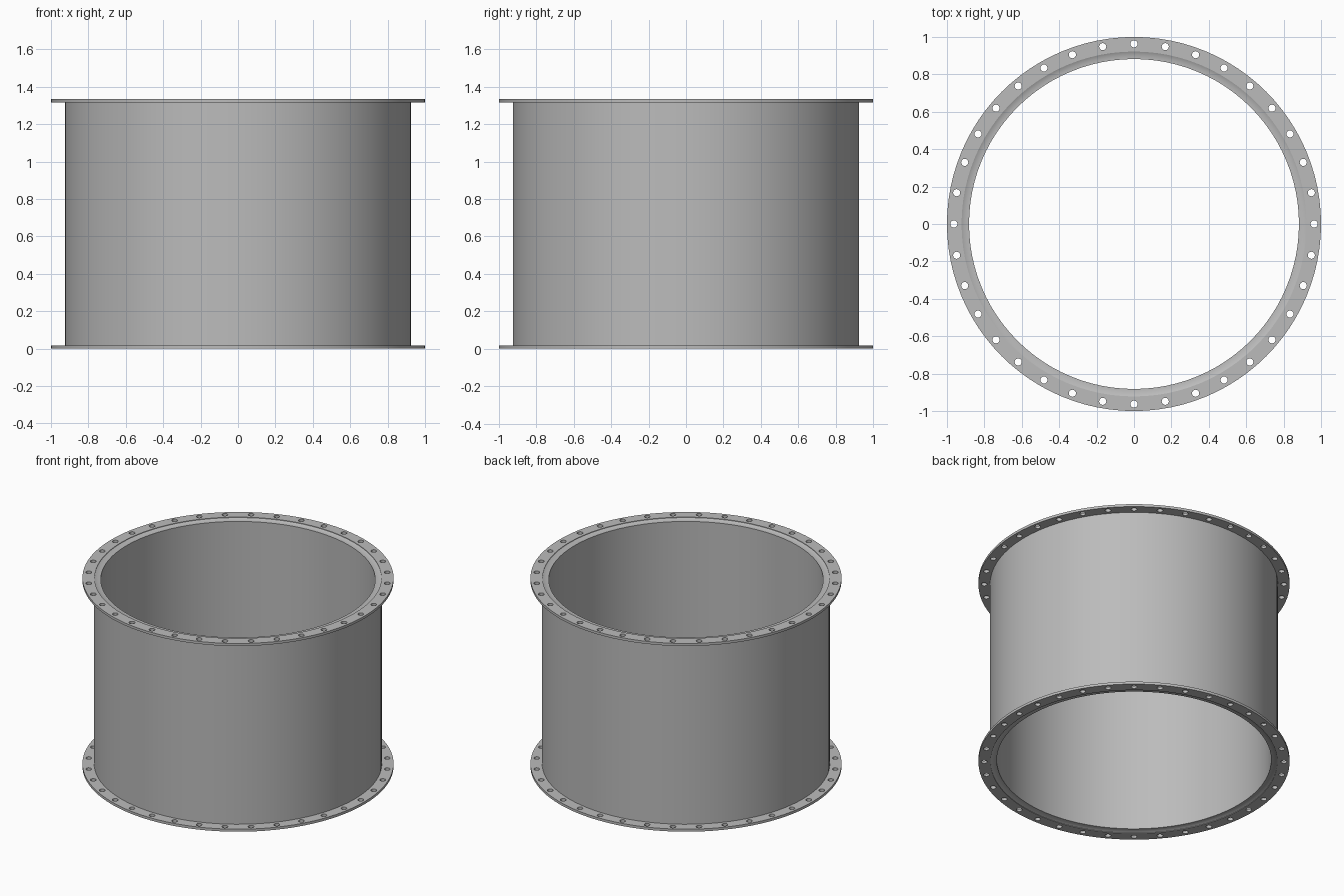
import bpy
from math import sin, cos, pi, radians

cube = bpy.data.objects.get("Cube")
if cube:
    bpy.data.objects.remove(cube, do_unlink=True)

HEIGHT = 1.335
THICK = 0.018       # flange thickness
OUTER = 0.925       # shell outer radius
INNER = 0.882       # shell inner radius
SIDES = 96
HOLES = 36

steel = bpy.data.materials.new("Grey steel")
steel.use_nodes = True
steel.diffuse_color = (0.5, 0.5, 0.5, 1)
steel.node_tree.nodes["Principled BSDF"].inputs["Base Color"].default_value = steel.diffuse_color


def finish(obj):
    """Assign the steel and smooth the round walls, keeping edges sharp."""
    obj.data.materials.clear()
    obj.data.materials.append(steel)
    bpy.ops.object.select_all(action="DESELECT")
    obj.select_set(True)
    bpy.context.view_layer.objects.active = obj
    bpy.ops.object.shade_smooth_by_angle(angle=radians(30))


def lathe(name, profile):
    """Revolve a closed (radius, height) profile around z."""
    n = len(profile)
    verts = [(r * cos(2 * pi * i / SIDES), r * sin(2 * pi * i / SIDES), z)
             for i in range(SIDES) for r, z in profile]
    faces = []
    for i in range(SIDES):
        a, b = i * n, (i + 1) % SIDES * n
        for j in range(n):
            k = (j + 1) % n
            faces.append((a + j, b + j, b + k, a + k))
    mesh = bpy.data.meshes.new(name)
    mesh.from_pydata(verts, [], faces)
    obj = bpy.data.objects.new(name, mesh)
    bpy.context.collection.objects.link(obj)
    finish(obj)


def add_circle(curve, radius, sides, x=0, y=0):
    spline = curve.splines.new("POLY")
    spline.points.add(sides - 1)
    for i, p in enumerate(spline.points):
        a = 2 * pi * i / sides
        p.co = (x + radius * cos(a), y + radius * sin(a), 0, 1)
    spline.use_cyclic_u = True


def flange(name, z):
    """Flat ring with a circle of bolt holes, extruded from its outline."""
    curve = bpy.data.curves.new(name, "CURVE")
    curve.dimensions = "2D"
    curve.fill_mode = "BOTH"
    curve.extrude = THICK / 2
    add_circle(curve, 1.0, SIDES)
    add_circle(curve, OUTER - 0.003, SIDES)
    for i in range(HOLES):
        a = 2 * pi * i / HOLES
        add_circle(curve, 0.019, 16, 0.963 * cos(a), 0.963 * sin(a))
    obj = bpy.data.objects.new(name, curve)
    obj.location.z = z
    bpy.context.collection.objects.link(obj)
    bpy.ops.object.select_all(action="DESELECT")
    obj.select_set(True)
    bpy.context.view_layer.objects.active = obj
    bpy.ops.object.convert(target="MESH")
    obj = bpy.context.object
    # Weld the caps to the walls
    weld = obj.modifiers.new("Weld", "WELD")
    weld.merge_threshold = 0.0001
    bpy.ops.object.modifier_apply(modifier=weld.name)
    finish(obj)


# Shell: its ends sit just inside the flange faces, with a bevelled weld edge
low, high = 0.012, HEIGHT - 0.012
lathe("shell", [(OUTER, low - 0.01), (OUTER, high + 0.01), (0.906, high),
                (INNER, high), (INNER, low), (0.906, low)][::-1])

flange("bottom_flange", THICK / 2)
flange("top_flange", HEIGHT - THICK / 2)
